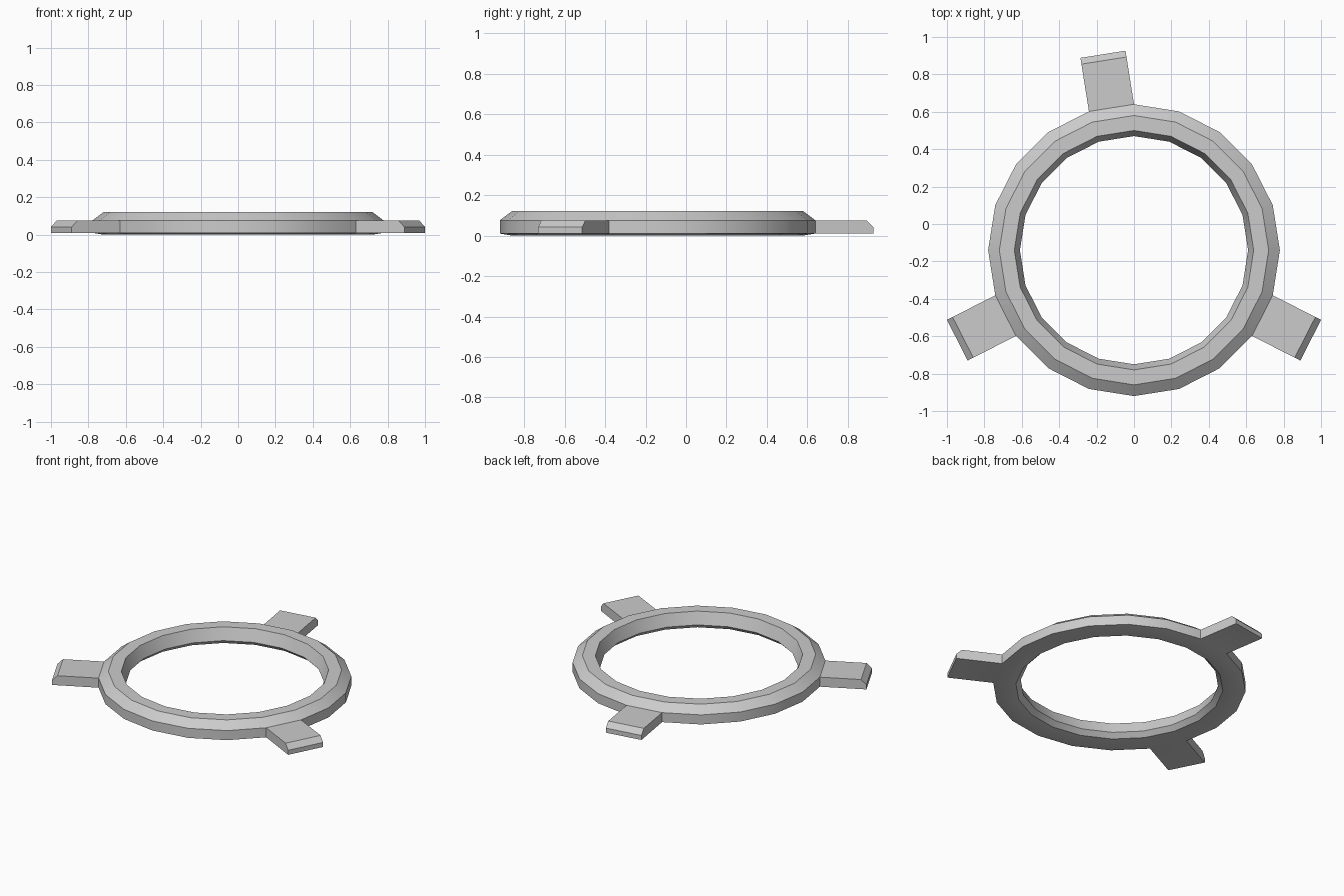
import bpy, bmesh, math
from mathutils import Vector

if "Cube" in bpy.data.objects:
    bpy.data.objects.remove(bpy.data.objects["Cube"])

SIDES = 20
CENTRE_Y = -0.14
# Ring cross-section as (radius, height); the first span is the outer wall
PROFILE = [(0.78, 0.01), (0.78, 0.075), (0.72, 0.12), (0.64, 0.12),
           (0.61, 0.04), (0.64, 0.01), (0.72, 0.0)]
TAB_LENGTH, TAB_BEVEL = 0.29, 0.034

bm = bmesh.new()

# Lathe the cross-section into a closed ring
loops = []
for i in range(SIDES):
    a = math.radians(90) + math.tau * i / SIDES
    loops.append([bm.verts.new((r * math.cos(a), CENTRE_Y + r * math.sin(a), z))
                  for r, z in PROFILE])

walls = []
n = len(PROFILE)
for i in range(SIDES):
    a, b = loops[i], loops[(i + 1) % SIDES]
    for j in range(n):
        k = (j + 1) % n
        face = bm.faces.new((a[j], b[j], b[k], a[k]))
        if j == 0:
            walls.append(face)
bm.normal_update()

# Three tabs pulled out of the outer wall, each with a chamfered tip
for index in (0, 6, 13):
    face = walls[index]
    normal = face.normal.copy()
    for length, drop in ((TAB_LENGTH - TAB_BEVEL, 0), (TAB_BEVEL, TAB_BEVEL)):
        face = bmesh.ops.extrude_discrete_faces(bm, faces=[face])["faces"][0]
        for v in face.verts:
            v.co += normal * length
            if v.co.z > 0.05:
                v.co.z -= drop

bmesh.ops.recalc_face_normals(bm, faces=bm.faces)
mesh = bpy.data.meshes.new("tabbed_ring")
bm.to_mesh(mesh)
bm.free()

ring = bpy.data.objects.new("tabbed_ring", mesh)
bpy.context.collection.objects.link(ring)
bpy.context.view_layer.objects.active = ring
ring.select_set(True)
bpy.ops.object.shade_smooth_by_angle(angle=math.radians(30))
